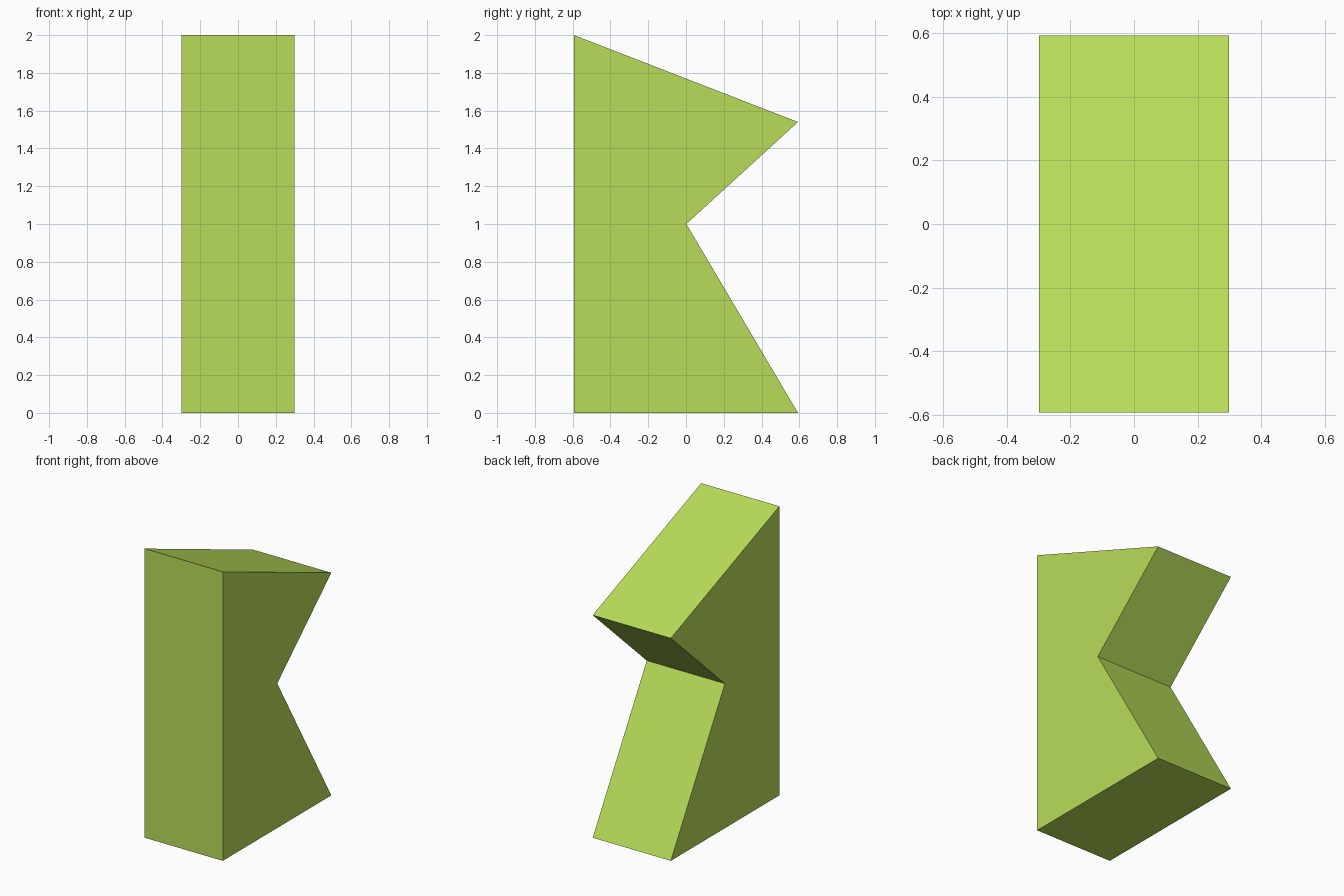
import bpy
import bmesh

if "Cube" in bpy.data.objects:
    bpy.data.objects.remove(bpy.data.objects["Cube"])

HALF_WIDTH = 0.299

# Side profile (y, z): straight front, sloped top, V notch in the back
profile = [(-0.593, 0), (0.593, 0), (0.002, 1.0), (0.593, 1.54), (-0.593, 2.0)]

# Notched block: profile extruded across x
bm = bmesh.new()
side = bm.faces.new([bm.verts.new((-HALF_WIDTH, y, z)) for y, z in profile])
extruded = bmesh.ops.extrude_face_region(bm, geom=[side], use_keep_orig=True)
verts = [g for g in extruded["geom"] if isinstance(g, bmesh.types.BMVert)]
bmesh.ops.translate(bm, verts=verts, vec=(2 * HALF_WIDTH, 0, 0))
bmesh.ops.recalc_face_normals(bm, faces=bm.faces)

mesh = bpy.data.meshes.new("notched_block")
bm.to_mesh(mesh)
bm.free()
block = bpy.data.objects.new("notched_block", mesh)
bpy.context.collection.objects.link(block)

# Lime green colour
lime = bpy.data.materials.new("lime_green")
lime.diffuse_color = (0.48, 0.72, 0.10, 1)
lime.use_nodes = True
lime.node_tree.nodes["Principled BSDF"].inputs["Base Color"].default_value = lime.diffuse_color
mesh.materials.append(lime)
